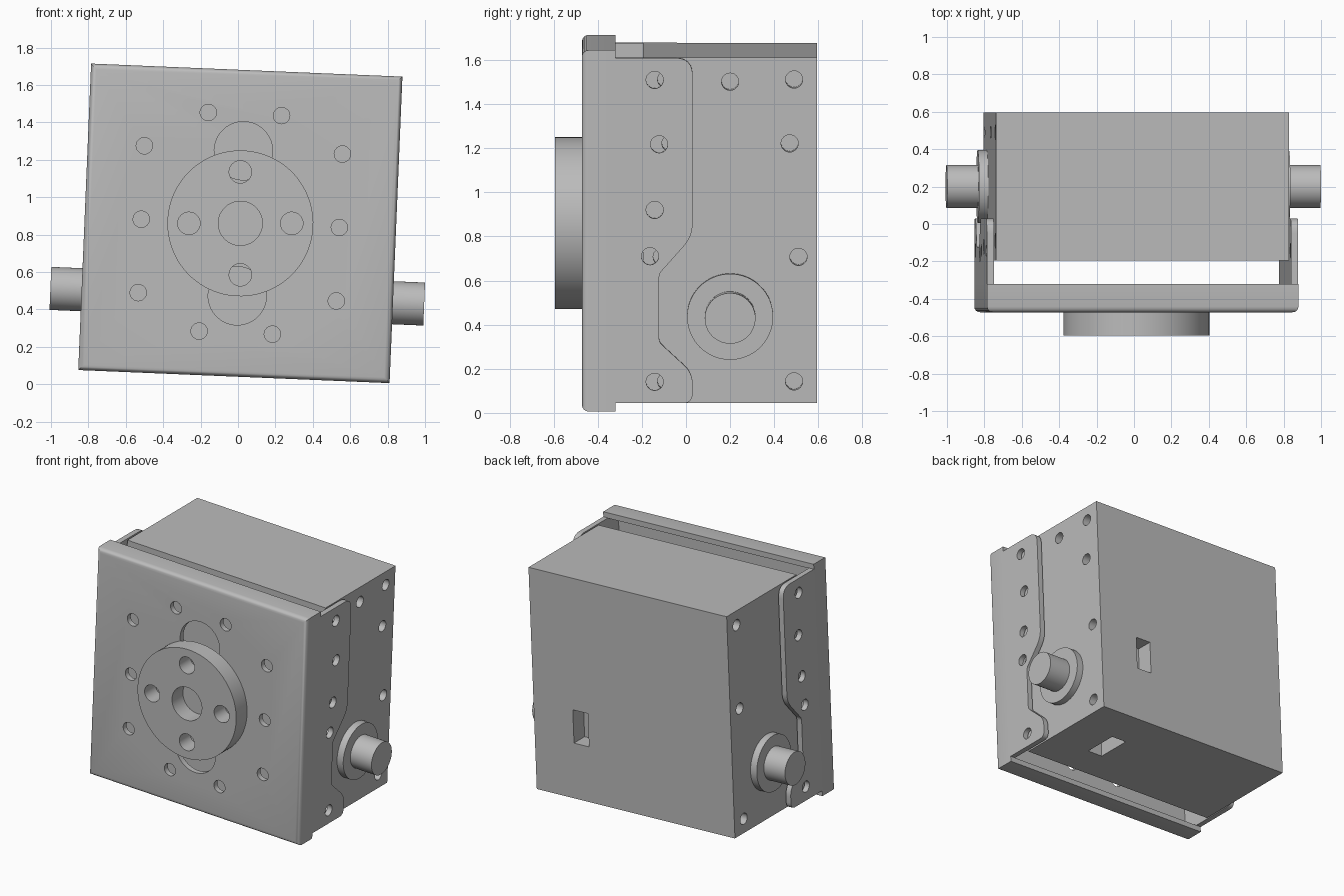
import bpy
import bmesh
import math
from mathutils import Matrix, Vector

old = bpy.data.objects.get("Cube")
if old:
    bpy.data.objects.remove(old, do_unlink=True)

grey = bpy.data.materials.new("plain grey")
grey.use_nodes = True
colour = (0.5, 0.5, 0.5, 1)
grey.diffuse_color = colour
grey.node_tree.nodes["Principled BSDF"].inputs["Base Color"].default_value = colour

# The whole assembly leans slightly about the front-to-back axis
LEAN = Matrix.Translation((0.0125, 0, 0.86)) @ Matrix.Rotation(math.radians(2.4), 4, 'Y')
MID_Y = 0.2


def box(bm, lo, hi):
    lo, hi = Vector(lo), Vector(hi)
    m = Matrix.Translation((lo + hi) / 2) @ Matrix.Diagonal((*(hi - lo), 1))
    return bmesh.ops.create_cube(bm, size=1, matrix=m)["verts"]


def rod(bm, axis, start, end, a, b, r, sides=32):
    """Cylinder along X (a = y, b = z) or along Y (a = x, b = z)."""
    mid = (start + end) / 2
    if axis == 'X':
        m = Matrix.Translation((mid, a, b)) @ Matrix.Rotation(math.pi / 2, 4, 'Y')
    else:
        m = Matrix.Translation((a, mid, b)) @ Matrix.Rotation(math.pi / 2, 4, 'X')
    bmesh.ops.create_cone(bm, cap_ends=True, segments=sides, radius1=r, radius2=r,
                          depth=abs(end - start), matrix=m)


def make(name, bm):
    bmesh.ops.recalc_face_normals(bm, faces=bm.faces)
    mesh = bpy.data.meshes.new(name)
    bm.to_mesh(mesh)
    bm.free()
    mesh.materials.append(grey)
    ob = bpy.data.objects.new(name, mesh)
    bpy.context.collection.objects.link(ob)
    return ob


def cut(ob, cutter_bm):
    cutter = make("cutter", cutter_bm)
    cutter.hide_render = True
    mod = ob.modifiers.new("cut", 'BOOLEAN')
    mod.operation = 'DIFFERENCE'
    mod.solver = 'EXACT'
    mod.object = cutter
    bpy.context.view_layer.objects.active = ob
    bpy.ops.object.modifier_apply(modifier=mod.name)
    bpy.data.objects.remove(cutter, do_unlink=True)


def finish(ob):
    ob.data.transform(LEAN)
    bpy.ops.object.select_all(action='DESELECT')
    ob.select_set(True)
    bpy.context.view_layer.objects.active = ob
    bpy.ops.object.shade_smooth_by_angle(angle=math.radians(30))


# Motor body with screw holes and two cable slots
HALF = 0.784
bm = bmesh.new()
box(bm, (-HALF, -0.195, -HALF), (HALF, 0.595, HALF))
body = make("motor_body", bm)
bm = bmesh.new()
right_holes = [(0.29, 0.685), (0.27, 0.395), (0.31, -0.12), (0.29, -0.685)]
left_holes = [(0.29, 0.685), (0.29, 0.095), (0.29, -0.685)]
for side, holes in ((1, right_holes), (-1, left_holes)):
    for dy, z in holes:
        for s in (-1, 1):
            rod(bm, 'X', side * 0.68, side * 0.8, MID_Y + s * dy, z, 0.039, 24)
rod(bm, 'X', 0.68, 0.8, MID_Y, 0.675, 0.039, 24)
box(bm, (0.354, 0.475, -0.39), (0.473, 0.7, -0.155))
box(bm, (0.345, 0.05, -0.9), (0.464, 0.3, -0.66))
cut(body, bm)
finish(body)

# Bracket face: shallow tray with rounded front edges
W, H, THICK, FRONT, LIP = 0.833, 0.82, 0.038, -0.472, -0.32
bm = bmesh.new()
box(bm, (-W, FRONT, -H), (W, LIP, H))
edges = [e for e in bm.edges if all(v.co.y < FRONT + 0.01 for v in e.verts)]
bmesh.ops.bevel(bm, geom=edges, offset=0.03, segments=4, profile=0.5, affect='EDGES')
plate = make("bracket_face", bm)
bm = bmesh.new()
box(bm, (-W + THICK, FRONT + THICK, -H + THICK), (W - THICK, 0, H - THICK))
cut(plate, bm)
bm = bmesh.new()
for s in (-1, 1):
    rod(bm, 'Y', -0.6, -0.38, 0, s * 0.388, 0.156, 48)
    for x, z in ((0.53, 0.393), (0.53, 0), (0.53, -0.393), (0.196, 0.585), (0.196, -0.585)):
        rod(bm, 'Y', -0.6, -0.38, s * x, z, 0.044, 24)
cut(plate, bm)
finish(plate)

# Bracket side arms: notched outline as (y, z, corner radius)
outline = [(LIP, 0.785, 0), (0.03, 0.785, 0.08), (0.03, -0.025, 0.06), (-0.122, -0.195, 0.02),
           (-0.122, -0.505, 0.02), (0.03, -0.645, 0.05), (0.03, -0.782, 0.045), (LIP, -0.782, 0)]


def rounded(points):
    result = []
    for i, (y, z, r) in enumerate(points):
        p = Vector((y, z))
        if r == 0:
            result.append(p)
            continue
        before = p + (Vector(points[i - 1][:2]) - p).normalized() * r
        after = p + (Vector(points[(i + 1) % len(points)][:2]) - p).normalized() * r
        for k in range(7):
            t = k / 6
            result.append(before * (1 - t) ** 2 + p * 2 * t * (1 - t) + after * t * t)
    return result


for side, label in ((1, "left"), (-1, "right")):
    bm = bmesh.new()
    face = bm.faces.new([bm.verts.new((side * (W - THICK), p.x, p.y)) for p in rounded(outline)])
    grown = bmesh.ops.extrude_face_region(bm, geom=[face])["geom"]
    bmesh.ops.translate(bm, vec=(side * THICK, 0, 0),
                        verts=[g for g in grown if isinstance(g, bmesh.types.BMVert)])
    arm = make("bracket_arm_" + label, bm)
    bm = bmesh.new()
    for y, z in ((-0.142, 0.685), (-0.122, 0.393), (-0.142, 0.095), (-0.163, -0.115), (-0.142, -0.685)):
        rod(bm, 'X', side * 0.7, side * 0.9, y, z, 0.039, 24)
    cut(arm, bm)
    finish(arm)

    # Side shaft with its collar
    bm = bmesh.new()
    rod(bm, 'X', side * 0.78, side * 0.833, MID_Y, -0.39, 0.195, 64)
    finish(make("shaft_collar_" + label, bm))
    bm = bmesh.new()
    rod(bm, 'X', side * 0.78, side * 1.0, MID_Y, -0.39, 0.115, 48)
    finish(make("side_shaft_" + label, bm))

# Output disc with centre hole and four bolt holes
bm = bmesh.new()
rod(bm, 'Y', -0.595, FRONT, 0, 0, 0.39, 96)
disc = make("output_disc", bm)
bm = bmesh.new()
rod(bm, 'Y', -0.7, -0.4, 0, 0, 0.118, 48)
for i in range(4):
    a = i * math.pi / 2 + math.radians(2.4)
    rod(bm, 'Y', -0.7, -0.4, 0.275 * math.cos(a), 0.275 * math.sin(a), 0.06, 32)
cut(disc, bm)
finish(disc)
